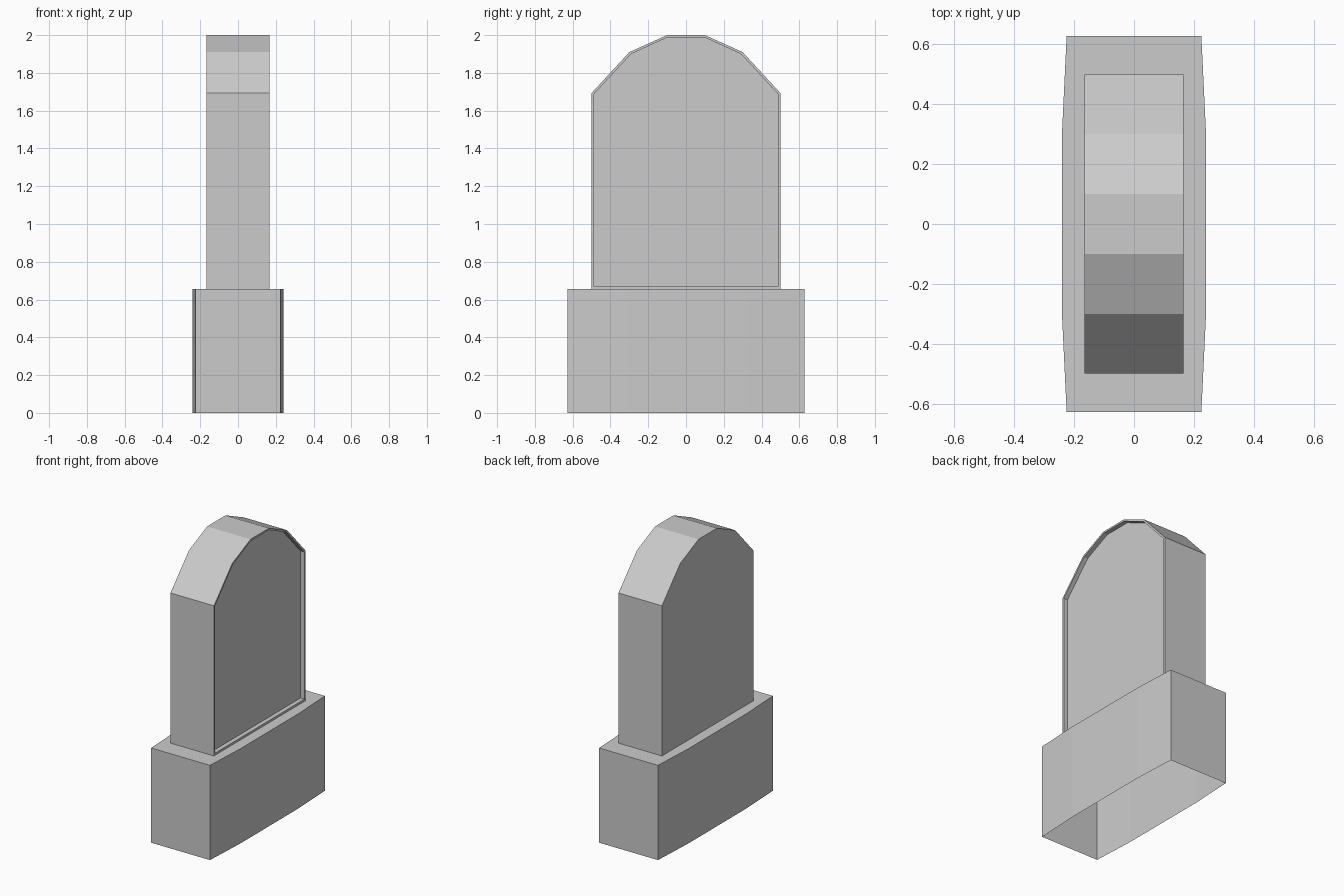
import bpy
import bmesh

cube = bpy.data.objects.get("Cube")
if cube:
    bpy.data.objects.remove(cube)

STONE = (0.6, 0.6, 0.6, 1.0)
mat = bpy.data.materials.new("grey_stone")
mat.diffuse_color = STONE
mat.use_nodes = True
mat.node_tree.nodes["Principled BSDF"].inputs["Base Color"].default_value = STONE


def finish(bm, name):
    mesh = bpy.data.meshes.new(name)
    bm.to_mesh(mesh)
    bm.free()
    mesh.materials.append(mat)
    obj = bpy.data.objects.new(name, mesh)
    bpy.context.collection.objects.link(obj)
    return obj


def mirrored(half):
    """Complete a half profile across its first coordinate."""
    return half + [(-a, b) for a, b in reversed(half)]


def ring(bm, points):
    return [bm.verts.new(p) for p in points]


def bridge(bm, low, high):
    """Join two matching closed rings with quads."""
    n = len(low)
    for i in range(n):
        j = (i + 1) % n
        bm.faces.new((low[i], low[j], high[j], high[i]))


# Plinth: gently bowed long sides, open underneath
BASE_TOP = 0.655
outline = mirrored([(0.225, -0.628), (0.24, -0.315), (0.24, 0.315), (0.225, 0.628)])
bm = bmesh.new()
low = ring(bm, [(x, y, 0) for x, y in outline])
high = ring(bm, [(x, y, BASE_TOP) for x, y in outline])
bridge(bm, low, high)
bm.faces.new(high)
finish(bm, "plinth")

# Upright slab: faceted arch, with a recessed panel on the +x face
HALF = 0.166
RECESS = 0.03
arch = mirrored([(0.5, BASE_TOP), (0.5, 1.693), (0.3, 1.91), (0.1, 2.0)])
panel = mirrored([(0.487, 0.67), (0.487, 1.688), (0.291, 1.9), (0.098, 1.988)])
bm = bmesh.new()
back = ring(bm, [(-HALF, y, z) for y, z in arch])
rim = ring(bm, [(HALF, y, z) for y, z in arch])
lip = ring(bm, [(HALF, y, z) for y, z in panel])
floor = ring(bm, [(HALF - RECESS, y, z) for y, z in panel])
bm.faces.new(list(reversed(back)))
bridge(bm, back, rim)
bridge(bm, rim, lip)
bridge(bm, lip, floor)
bm.faces.new(floor)
finish(bm, "headstone")
